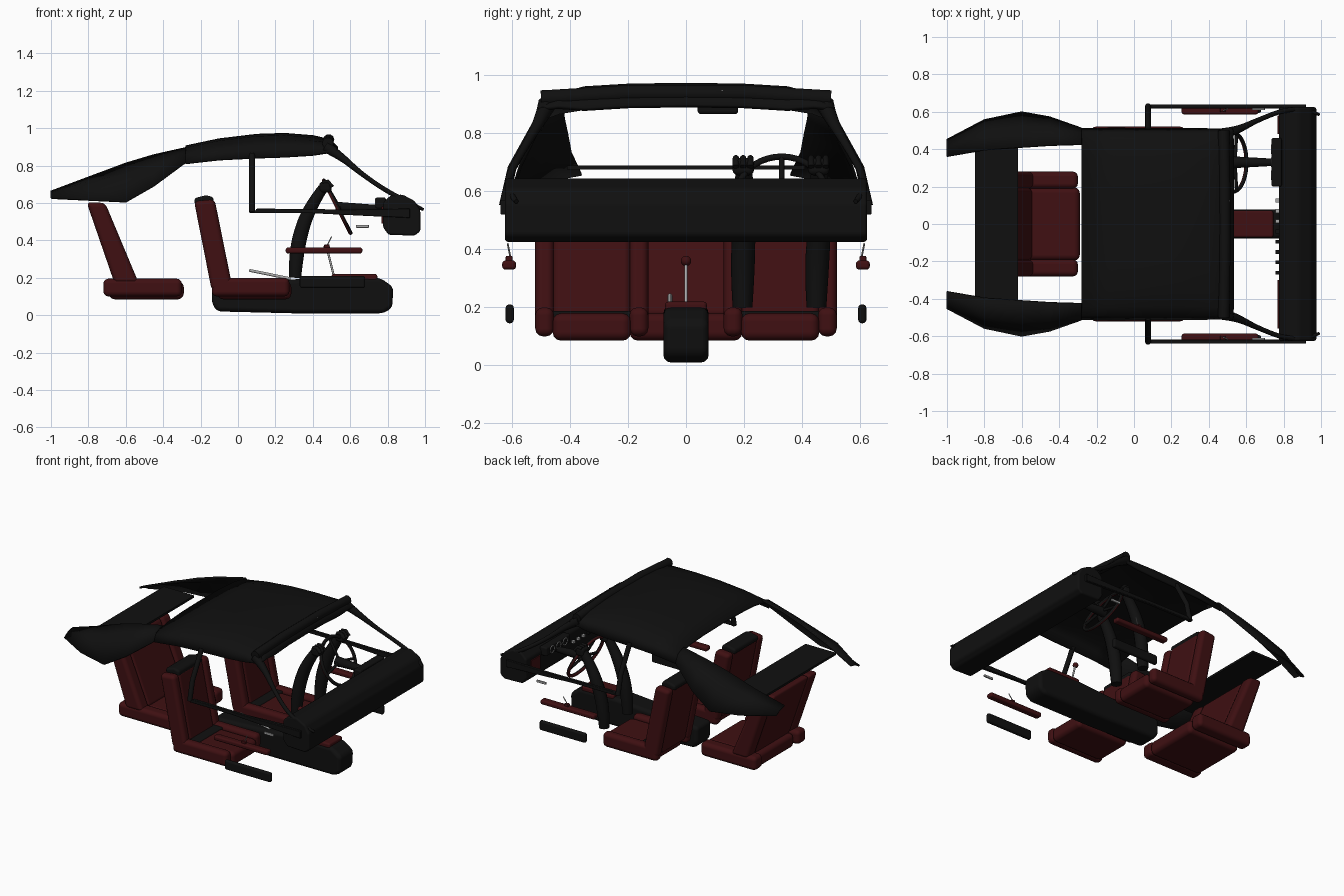
import bpy, bmesh, math
from mathutils import Matrix

cube = bpy.data.objects.get("Cube")
if cube:
    bpy.data.objects.remove(cube)


def material(name, rgb, rough=0.7):
    m = bpy.data.materials.new(name)
    m.use_nodes = True
    m.diffuse_color = (*rgb, 1)
    node = m.node_tree.nodes["Principled BSDF"]
    node.inputs["Base Color"].default_value = (*rgb, 1)
    node.inputs["Roughness"].default_value = rough
    return m


BLACK = material("black trim", (0.005, 0.005, 0.005))
RED = material("dark red leather", (0.05, 0.005, 0.006))
SILVER = material("silver metal", (0.4, 0.4, 0.4))


def finish(name, bm, mat, bevel=0, thick=0, angle=40):
    bmesh.ops.recalc_face_normals(bm, faces=bm.faces)
    me = bpy.data.meshes.new(name)
    bm.to_mesh(me)
    bm.free()
    me.materials.append(mat)
    me.shade_smooth()
    me.set_sharp_from_angle(angle=math.radians(angle))
    ob = bpy.data.objects.new(name, me)
    bpy.context.collection.objects.link(ob)
    if thick:
        mod = ob.modifiers.new("thickness", "SOLIDIFY")
        mod.thickness = thick
        mod.offset = 0
    if bevel:
        me.set_sharp_from_angle(angle=math.pi)
        mod = ob.modifiers.new("rounding", "BEVEL")
        mod.width = bevel
        mod.segments = 3
        mod.limit_method = "ANGLE"
        mod.harden_normals = True
    return ob


def box(name, x, y, z, mat, bevel=0.0):
    """Box from (min, max) ranges."""
    bm = bmesh.new()
    bmesh.ops.create_cube(bm, size=1)
    for v in bm.verts:
        v.co = [r[0] if c < 0 else r[1] for c, r in zip(v.co, (x, y, z))]
    return finish(name, bm, mat, bevel)


def prism(name, profile, y0, y1, mat, bevel=0.0):
    """Side profile in x and z, extruded across the car."""
    bm = bmesh.new()
    face = bm.faces.new([bm.verts.new((x, y0, z)) for x, z in profile])
    new = bmesh.ops.extrude_face_region(bm, geom=[face])["geom"]
    for v in new:
        if isinstance(v, bmesh.types.BMVert):
            v.co.y = y1
    return finish(name, bm, mat, bevel)


def sheet(name, rows, mat, thick):
    """Surface through rows of points."""
    bm = bmesh.new()
    grid = [[bm.verts.new(p) for p in row] for row in rows]
    for a, b in zip(grid, grid[1:]):
        for i in range(len(a) - 1):
            bm.faces.new((a[i], a[i + 1], b[i + 1], b[i]))
    return finish(name, bm, mat, thick=thick, angle=50)


def tube(name, pts, radius, mat, scale=None, smooth=False):
    cu = bpy.data.curves.new(name, "CURVE")
    cu.dimensions = "3D"
    cu.bevel_depth = radius
    cu.bevel_resolution = 3
    cu.use_fill_caps = True
    sp = cu.splines.new("NURBS" if smooth else "POLY")
    sp.points.add(len(pts) - 1)
    for i, p in enumerate(pts):
        sp.points[i].co = (*p, 1)
        sp.points[i].radius = scale[i] if scale else 1
    if smooth:
        sp.order_u = 3
        sp.use_endpoint_u = True
    cu.materials.append(mat)
    ob = bpy.data.objects.new(name, cu)
    bpy.context.collection.objects.link(ob)
    return ob


def ring(name, centre, major, minor, tilt, mat):
    """Torus whose axis is tilted from vertical about y."""
    bm = bmesh.new()
    n, k = 40, 10
    vs = [[bm.verts.new(((major + minor * math.cos(b)) * math.cos(a),
                         (major + minor * math.cos(b)) * math.sin(a), minor * math.sin(b)))
           for b in (2 * math.pi * j / k for j in range(k))]
          for a in (2 * math.pi * i / n for i in range(n))]
    for i in range(n):
        for j in range(k):
            bm.faces.new((vs[i][j], vs[(i + 1) % n][j],
                          vs[(i + 1) % n][(j + 1) % k], vs[i][(j + 1) % k]))
    ob = finish(name, bm, mat)
    ob.matrix_world = Matrix.Translation(centre) @ Matrix.Rotation(tilt, 4, "Y")
    return ob


# Roof: crowned panel with turned-down sides
roof_rows = []
for x, top, edge in ((-0.28, 0.90, 0.81), (-0.1, 0.938, 0.83), (0.1, 0.962, 0.84),
                     (0.25, 0.967, 0.845), (0.4, 0.955, 0.855), (0.49, 0.935, 0.87), (0.53, 0.895, 0.88)):
    drop = top - edge
    half = [(0, 0), (0.2, 0.003), (0.35, 0.012), (0.44, 0.3 * drop), (0.485, 0.5 * drop), (0.505, drop)]
    roof_rows.append([(x, -y, top - d) for y, d in reversed(half)]
                     + [(x, y, top - d) for y, d in half[1:]])
sheet("roof", roof_rows, BLACK, 0.015)
tube("roof_front_rail", [(0.48, -0.5, 0.92), (0.48, -0.46, 0.922), (0.485, -0.2, 0.938), (0.485, 0.2, 0.938),
                         (0.48, 0.46, 0.922), (0.48, 0.5, 0.92)], 0.03, BLACK)
box("rear_shelf", (-0.85, -0.62), (-0.41, 0.41), (0.675, 0.69), BLACK)

# Rear-view mirror
box("rear_mirror", (0.46, 0.49), (0.04, 0.18), (0.866, 0.903), BLACK, 0.012)
tube("mirror_stem", [(0.47, 0.125, 0.89), (0.5, 0.125, 0.94), (0.51, 0.125, 0.95)], 0.005, SILVER)

# Dashboard
prism("dashboard", [(0.775, 0.47), (0.805, 0.43), (0.945, 0.425), (0.975, 0.45), (0.975, 0.56),
                    (0.945, 0.61), (0.88, 0.645), (0.815, 0.64), (0.775, 0.6)], -0.625, 0.625, BLACK, 0.012)
for name, y in (("passenger_dash_panel", (-0.56, -0.3)), ("driver_dash_panel", (0.48, 0.58))):
    box(name, (0.767, 0.776), y, (0.49, 0.58), RED)
box("instrument_hood", (0.735, 0.79), (0.2, 0.46), (0.57, 0.63), BLACK, 0.01)
for y in (0.26, 0.33, 0.4):
    ring("gauge_ring", (0.734, y, 0.6), 0.023, 0.003, math.pi / 2, SILVER)
for i in range(8):
    y = -0.27 + i * 0.055
    box("dash_button", (0.757, 0.776), (y, y + 0.02), (0.53, 0.545), SILVER if i > 4 else BLACK)

# Steering wheel, driver-facing half in leather
tilt = math.radians(63)
wheel = ring("steering_wheel", (0.53, 0.33, 0.58), 0.157, 0.011, tilt, BLACK)
wheel.data.materials.append(RED)
for f in wheel.data.polygons:
    f.material_index = 1 if f.center.z < 0 else 0
tube("steering_column", [(0.52, 0.33, 0.575), (0.56, 0.33, 0.575), (0.8, 0.33, 0.57)], 0.02, BLACK, [1.7, 1.5, 0.8])
for a in (math.pi, math.radians(75), math.radians(-75)):
    u, v = math.cos(a) * 0.155, math.sin(a) * 0.155
    tube("wheel_spoke", [(0.54, 0.33, 0.58), (0.53 + u * math.cos(tilt), 0.33 + v, 0.58 - u * math.sin(tilt))],
         0.009, BLACK)

# Sleeved arms reaching to the wheel
for y0, y1 in ((0.195, 0.2), (0.45, 0.46)):
    tube("arm", [(0.305, y0, 0.2), (0.31, y0, 0.32), (0.345, y1, 0.48), (0.4, y1, 0.6), (0.455, y1, 0.68)],
         0.04, BLACK, [0.85, 1.05, 1, 0.85, 0.7], True)
    box("gloved_hand", (0.435, 0.5), (y1 - 0.04, y1 + 0.035), (0.655, 0.715), BLACK, 0.02)
    for k in range(3):
        dy = y1 - 0.028 + k * 0.025
        tube("finger", [(0.45, dy, 0.71), (0.48, dy, 0.715), (0.505, dy, 0.685)], 0.011, BLACK)

# Centre console with armrest pad, gear lever and handbrake
prism("console", [(-0.14, 0.06), (-0.11, 0.02), (0.3, 0.01), (0.78, 0.01), (0.825, 0.04), (0.83, 0.15),
                  (0.76, 0.2), (0.48, 0.205), (0.28, 0.19), (-0.14, 0.17)], -0.078, 0.078, BLACK, 0.025)
box("console_pad", (0.5, 0.745), (-0.072, 0.072), (0.185, 0.22), RED, 0.012)
tube("gear_lever", [(0.515, 0, 0.2), (0.475, 0, 0.36)], 0.006, SILVER)
bm = bmesh.new()
bmesh.ops.create_uvsphere(bm, u_segments=16, v_segments=10, radius=0.018)
finish("gear_knob", bm, RED).location = (0.474, 0, 0.36)
tube("handbrake", [(0.28, -0.055, 0.195), (0.06, -0.055, 0.24)], 0.008, SILVER)


def seat(name, yc, inner, outer, cushion_x, back, step):
    """Padded cushion and leaning back, each between two side bolsters."""
    x0, x1 = cushion_x
    box(name + "_cushion", (x0 + 0.03, x1 + 0.01), (yc - inner, yc + inner), (0.085, 0.18), RED, 0.03)
    prism(name + "_back", [(x + (-0.008 if i in (1, 2) else 0.005), z) for i, (x, z) in enumerate(back)],
          yc - inner, yc + inner, RED, 0.025)
    for s in (1, -1):
        ys = sorted((yc + s * (inner - 0.005), yc + s * outer))
        box(name + "_cushion_bolster", (x0, x1), ys, (0.1, 0.1 + step), RED, 0.027)
        prism(name + "_back_bolster", back, ys[0], ys[1], RED, 0.025)


# Seats
FRONT_BACK = [(-0.14, 0.13), (-0.03, 0.15), (-0.125, 0.62), (-0.235, 0.61)]
REAR_BACK = [(-0.66, 0.17), (-0.53, 0.17), (-0.71, 0.6), (-0.81, 0.605)]
seat("rear_seat", 0, 0.195, 0.28, (-0.72, -0.3), REAR_BACK, 0.095)
for s in (1, -1):
    seat("front_seat", s * 0.325, 0.135, 0.195, (-0.14, 0.275), FRONT_BACK, 0.1)
    prism("front_headrest", [(-0.232, 0.59), (-0.13, 0.59), (-0.13, 0.63), (-0.17, 0.642), (-0.235, 0.625)],
          s * 0.325 - 0.13, s * 0.325 + 0.13, BLACK, 0.015)
    box("front_seat_hinge", (-0.1, 0.02), (s * 0.325 - 0.14, s * 0.325 + 0.14), (0.14, 0.187), BLACK, 0.01)

# Pillars and door fittings, both sides
for s in (1, -1):
    sections = [(-1, 0.36, 0.66, 0.41, 0.65, 0.45, 0.625), (-0.8, 0.395, 0.735, 0.49, 0.71, 0.555, 0.615),
                (-0.6, 0.41, 0.81, 0.52, 0.75, 0.597, 0.605), (-0.45, 0.42, 0.855, 0.515, 0.80, 0.57, 0.69),
                (-0.28, 0.425, 0.893, 0.485, 0.87, 0.51, 0.815)]
    sheet("rear_pillar", [[(x, s * a, b), (x, s * c, d), (x, s * e, f)]
                          for x, a, b, c, d, e, f in sections], BLACK, 0.012)
    tube("windscreen_pillar", [(0.47, s * 0.48, 0.9), (0.55, s * 0.5, 0.85), (0.66, s * 0.555, 0.755),
                               (0.8, s * 0.61, 0.66), (0.92, s * 0.615, 0.6), (0.99, s * 0.585, 0.565)],
         0.016, BLACK, [2, 1.3, 0.8, 0.8, 0.8, 0.5], True)
    tube("door_pillar", [(0.075, s * 0.63, 0.55), (0.075, s * 0.6, 0.68), (0.075, s * 0.5, 0.86)], 0.016, BLACK)
    prism("door_sill", [(0.08, 0.545), (0.1, 0.57), (0.6, 0.565), (0.92, 0.57), (0.92, 0.52), (0.7, 0.53), (0.4, 0.545)],
          s * 0.618, s * 0.64, BLACK, 0.005)
    box("door_armrest", (0.255, 0.665), (s * 0.61 - 0.024, s * 0.61 + 0.024), (0.33, 0.362), RED, 0.012)
    box("armrest_grip", (0.46, 0.49), (s * 0.61 - 0.012, s * 0.61 + 0.012), (0.355, 0.378), RED, 0.005)
    tube("window_crank", [(0.475, s * 0.605, 0.37), (0.5, s * 0.615, 0.42)], 0.003, SILVER)
    box("door_handle", (0.63, 0.7), (s * 0.615 - 0.006, s * 0.615 + 0.006), (0.467, 0.483), SILVER, 0.004)
    box("door_pocket", (0.33, 0.68), (s * 0.608 - 0.014, s * 0.608 + 0.014), (0.145, 0.21), BLACK, 0.012)
